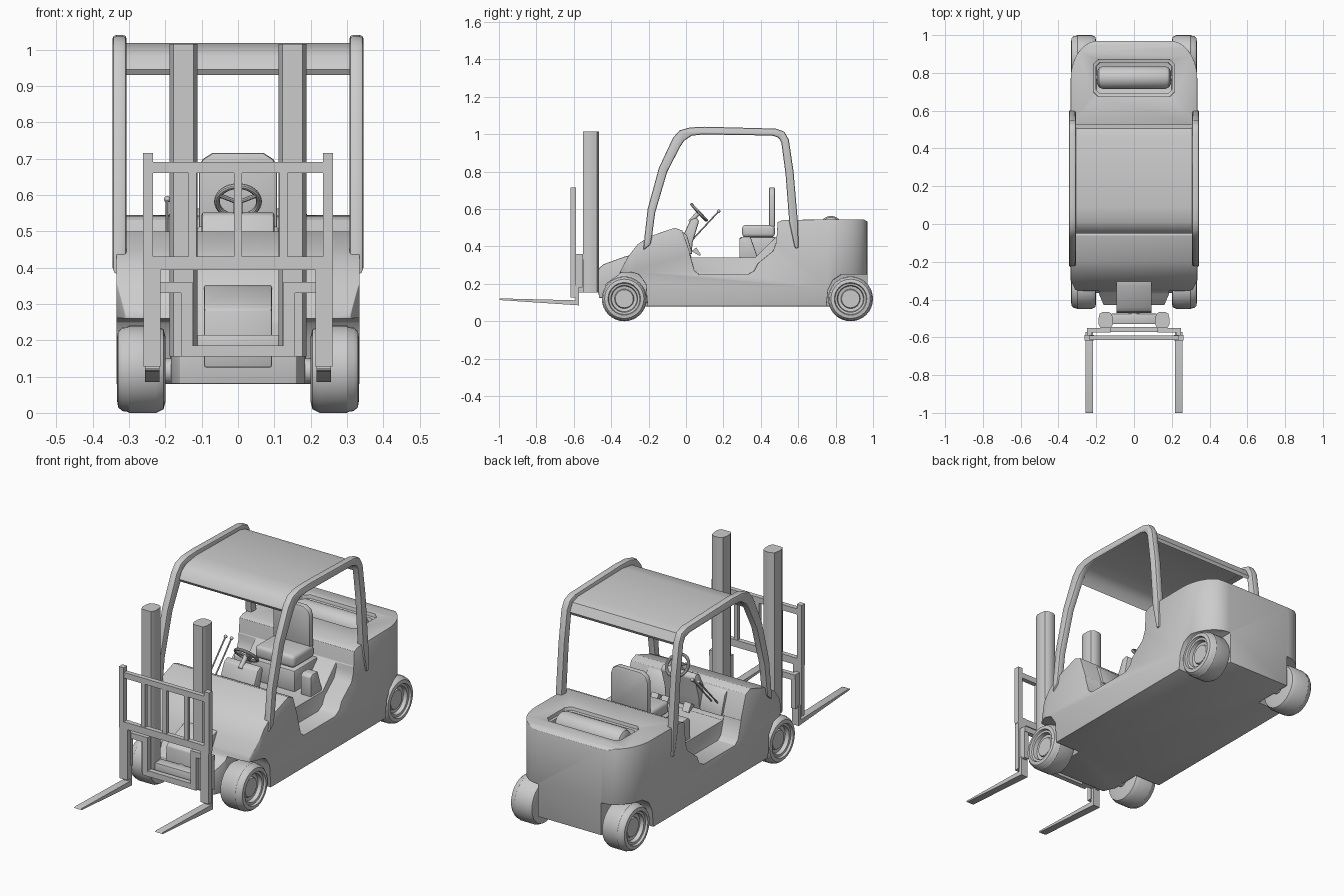
import bpy, bmesh, math
from mathutils import Vector, Matrix

if "Cube" in bpy.data.objects:
    bpy.data.objects.remove(bpy.data.objects["Cube"])


def finish(name, bm, bevel=0.0, seg=2):
    bmesh.ops.recalc_face_normals(bm, faces=bm.faces)
    me = bpy.data.meshes.new(name)
    bm.to_mesh(me)
    bm.free()
    ob = bpy.data.objects.new(name, me)
    bpy.context.collection.objects.link(ob)
    if bevel:
        add_bevel(ob, bevel, seg)
    return ob


def add_bevel(ob, width, seg=2):
    m = ob.modifiers.new("bevel", 'BEVEL')
    m.width, m.segments = width, seg
    m.limit_method, m.angle_limit = 'ANGLE', math.radians(38)


def extrude(name, pts, vec, bevel=0.0, seg=2):
    bm = bmesh.new()
    f = bm.faces.new([bm.verts.new(p) for p in pts])
    r = bmesh.ops.extrude_face_region(bm, geom=[f])
    bmesh.ops.translate(bm, vec=vec, verts=[v for v in r['geom'] if isinstance(v, bmesh.types.BMVert)])
    if f.is_valid and len(f.link_loops if hasattr(f, 'link_loops') else []) < 0:
        bm.faces.remove(f)
    if not any(fc is f for fc in bm.faces) and not f.is_valid:
        bm.faces.new([v for v in bm.verts][:len(pts)])
    return finish(name, bm, bevel, seg)


def side(name, yz, x0, x1, bevel=0.0, seg=2):
    """Side profile extruded across x."""
    return extrude(name, [(x0, y, z) for y, z in yz], (x1 - x0, 0, 0), bevel, seg)


def plan(name, xy, z0, z1, bevel=0.0, seg=2):
    """Top outline extruded up z."""
    return extrude(name, [(x, y, z0) for x, y in xy], (0, 0, z1 - z0), bevel, seg)


def box(name, x0, x1, y0, y1, z0, z1, bevel=0.0, seg=2):
    return plan(name, [(x0, y0), (x1, y0), (x1, y1), (x0, y1)], z0, z1, bevel, seg)


def rod(name, a, b, r, n=16):
    a, b = Vector(a), Vector(b)
    bm = bmesh.new()
    mat = Matrix.Translation((a + b) / 2) @ (b - a).to_track_quat('Z', 'Y').to_matrix().to_4x4()
    bmesh.ops.create_cone(bm, cap_ends=True, segments=n, radius1=r, radius2=r, depth=(b - a).length, matrix=mat)
    return finish(name, bm)


def lathe_x(name, xr, cy, cz, n=32):
    """Profile of (x, radius) turned about an axis parallel to x."""
    bm = bmesh.new()
    vs = [bm.verts.new((x, cy, cz + r)) for x, r in xr]
    es = [bm.edges.new(p) for p in zip(vs, vs[1:])]
    bmesh.ops.spin(bm, geom=vs + es, cent=(0, cy, cz), axis=(1, 0, 0), angle=2 * math.pi, steps=n)
    bmesh.ops.remove_doubles(bm, verts=bm.verts, dist=1e-4)
    return finish(name, bm)


def boolean(ob, cutter, op='DIFFERENCE'):
    m = ob.modifiers.new("cut", 'BOOLEAN')
    m.object, m.operation, m.solver = cutter, op, 'EXACT'
    bpy.context.view_layer.objects.active = ob
    bpy.ops.object.modifier_apply(modifier=m.name)
    bpy.data.objects.remove(cutter)


# body shell: side profile limited by the top outline
body = side("body", [(-.43, .08), (-.43, .2), (-.36, .25), (-.34, .29), (-.31, .345), (-.26, .41), (-.2, .452),
                     (-.06, .5), (-.02, .485), (.03, .34), (.37, .34), (.40, .37), (.485, .455), (.49, .53),
                     (.52, .542), (.95, .545), (.975, .53), (.975, .08)], -.4, .4)
arc = [(.19 + .145 * math.cos(t), .77 + .2 * math.sin(t)) for t in [i * math.pi / 20 for i in range(11)]]
half = [(.16, -.43), (.19, -.36), (.31, -.35), (.335, -.3)] + arc
boolean(body, plan("outline", half + [(-x, y) for x, y in reversed(half)], -.1, .8), 'INTERSECT')

# wheel arches and entry steps
for s in (-1, 1):
    boolean(body, side("front_arch", [(-.6, -.05), (-.6, .25), (-.29, .262), (-.25, .25), (-.215, .2), (-.195, -.05)],
                       s * .185, s * .5))
    boolean(body, side("rear_arch", [(.735, -.05), (.76, .17), (.785, .22), (.83, .25), (1.1, .25), (1.1, -.05)],
                       s * .185, s * .5))
    boolean(body, side("step_cut", [(.02, .36), (.045, .27), (.07, .25), (.33, .25), (.365, .27), (.385, .31),
                                    (.465, .375), (.482, .42), (.482, .5), (.1, .5)], s * .235, s * .5))


# rear recess holding the gas tank
def rounded(hx, y0, y1, c):
    return [(-hx + c, y0), (hx - c, y0), (hx, y0 + c), (hx, y1 - c), (hx - c, y1), (-hx + c, y1), (-hx, y1 - c),
            (-hx, y0 + c)]


boolean(body, plan("recess_cut", rounded(.215, .675, .87, .025), .525, .7))
boolean(body, plan("recess_floor_cut", rounded(.2, .69, .855, .02), .45, .7))
add_bevel(body, .007)

lathe_x("gas_tank", [(-.215, 0), (-.215, .014), (-.195, .014), (-.195, .035), (-.185, .052), (-.165, .06),
                     (.165, .06), (.185, .052), (.195, .035), (.195, .014), (.215, .014), (.215, 0)], .775, .503)

# nose cover in front of the hood
side("nose", [(-.29, .355), (-.33, .345), (-.44, .305), (-.465, .285), (-.472, .2), (-.465, .125), (-.29, .125)],
     -.093, .093, .005)

# wheels and axles
tyre = [(.2, 0), (.2, .09), (.205, .11), (.225, .12), (.3, .12), (.304, .117), (.318, .115), (.33, .105), (.333, .087),
        (.322, .083), (.32, .072), (.3, .068), (.297, .052), (.307, .048), (.307, 0)]
for cy, end in ((-.33, "front"), (.88, "rear")):
    for s in (-1, 1):
        lathe_x(end + "_wheel", [(s * x, r) for x, r in tyre], cy, .12)
    rod(end + "_axle", (-.22, cy, .115), (.22, cy, .115), .035)

# overhead guard: two side hoops and the roof
hoop = [(-.228, .38), (-.222, .45), (-.205, .6), (-.145, .82), (-.07, .98), (-.035, 1.02), (.02, 1.036), (.1, 1.04),
        (.48, 1.03), (.525, 1.015), (.55, .97), (.575, .8), (.598, .53), (.602, .39),
        (.582, .39), (.552, .53), (.532, .79), (.51, .955), (.495, .982), (.46, .993), (.09, .999), (.03, .992),
        (-.01, .965), (-.03, .935), (-.1, .8), (-.165, .58), (-.182, .45), (-.19, .41)]
roof = [(-.05, .945), (-.03, .982), (.01, 1.006), (.09, 1.018), (.46, 1.012), (.505, .998), (.528, .955)]
for s in (-1, 1):
    side("guard_hoop", hoop, s * .307, s * .345, .009)
side("roof", roof + [(y * .97 + .008, z - .015) for y, z in reversed(roof)], -.31, .31)

# dash column, steering wheel, levers and pedals
side("dash", [(-.02, .36), (-.01, .47), (.025, .545), (.055, .555), (.07, .535), (.035, .42), (.03, .36)],
     -.1, .1, .008)
for s in (-1, 1):
    side("dash_wing", [(-.03, .36), (-.03, .488), (.005, .46), (.035, .36)], s * .1, s * .23, .006)
bpy.ops.mesh.primitive_torus_add(location=(0, .07, .582), rotation=(-.81, 0, 0), major_radius=.058,
                                 minor_radius=.008, major_segments=32, minor_segments=10)
bpy.context.object.name = "steering_wheel"
rod("steering_column", (0, .02, .53), (0, .068, .58), .012)
for a in (.5, 2.64, 4.71):
    d = Vector((math.cos(a), -.69 * math.sin(a), .72 * math.sin(a))) * .057
    rod("steering_spoke", (0, .067, .579), Vector((0, .067, .579)) + d, .006, 8)
for x in (-.195, -.16):
    rod("lever", (x, .01, .41), (x, .175, .588), .004, 8)
    bm = bmesh.new()
    bmesh.ops.create_uvsphere(bm, u_segments=12, v_segments=8, radius=.009,
                              matrix=Matrix.Translation((x, .175, .588)))
    finish("lever_knob", bm)
for x in (-.07, .06, .12):
    side("pedal", [(.03, .375), (.055, .395), (.08, .355), (.072, .35)], x, x + .04)

# seat with side consoles
box("seat_base", -.13, .13, .285, .485, .335, .45, .01)
box("seat_cushion", -.115, .115, .3, .475, .45, .515, .018, 3)
extrude("seat_back", [(-.108, .443, .5), (.108, .443, .5), (.108, .443, .67), (.098, .443, .698), (.07, .443, .716),
                      (-.07, .443, .716), (-.098, .443, .698), (-.108, .443, .67)], (0, .032, 0), .008)
for s in (-1, 1):
    side("side_console", [(.285, .335), (.285, .44), (.3, .452), (.345, .452), (.385, .335)], s * .165, s * .225, .006)

# mast: two columns joined low down
for s in (-1, 1):
    col = [(.112, -.5), (.118, -.475), (.135, -.465), (.165, -.465), (.182, -.475), (.188, -.5),
           (.188, -.53), (.178, -.55), (.122, -.55), (.112, -.53)]
    plan("mast_column", [(s * x, y) for x, y in col], .155, 1.015)
box("mast_crossbar", -.12, .12, -.53, -.475, .155, .215, .004)
rod("mast_pivot", (0, -.48, .185), (0, -.42, .185), .03)

# fork carriage
for z0, z1 in ((.66, .69), (.393, .43)):
    box("carriage_rail", -.262, .262, -.615, -.59, z0, z1)
for x in (-.125, 0, .125):
    box("carriage_bar", x - .011, x + .011, -.612, -.592, .42, .67)
for s in (-1, 1):
    box("carriage_post", s * .234, s * .262, -.617, -.588, .4, .715)
    box("fork_shank", s * .213, s * .26, -.617, -.588, .128, .43)
    box("fork_hanger", s * .225, s * .25, -.59, -.553, .18, .36)
    box("bracket_arm", s * .125, s * .25, -.575, -.55, .33, .36)
    box("bracket_leg", s * .125, s * .157, -.575, -.545, .18, .36)
    side("fork", [(-.572, .085), (-.572, .19), (-.588, .19), (-.592, .112), (-.99, .122), (-1, .118), (-.99, .113)],
         s * .216, s * .256)
box("bracket_foot", -.157, .157, -.572, -.545, .155, .185)

# apply modifiers and shade
for ob in list(bpy.context.scene.objects):
    bpy.ops.object.select_all(action='DESELECT')
    ob.select_set(True)
    bpy.context.view_layer.objects.active = ob
    bpy.ops.object.convert(target='MESH')
    bpy.ops.object.shade_smooth_by_angle(angle=math.radians(35))
